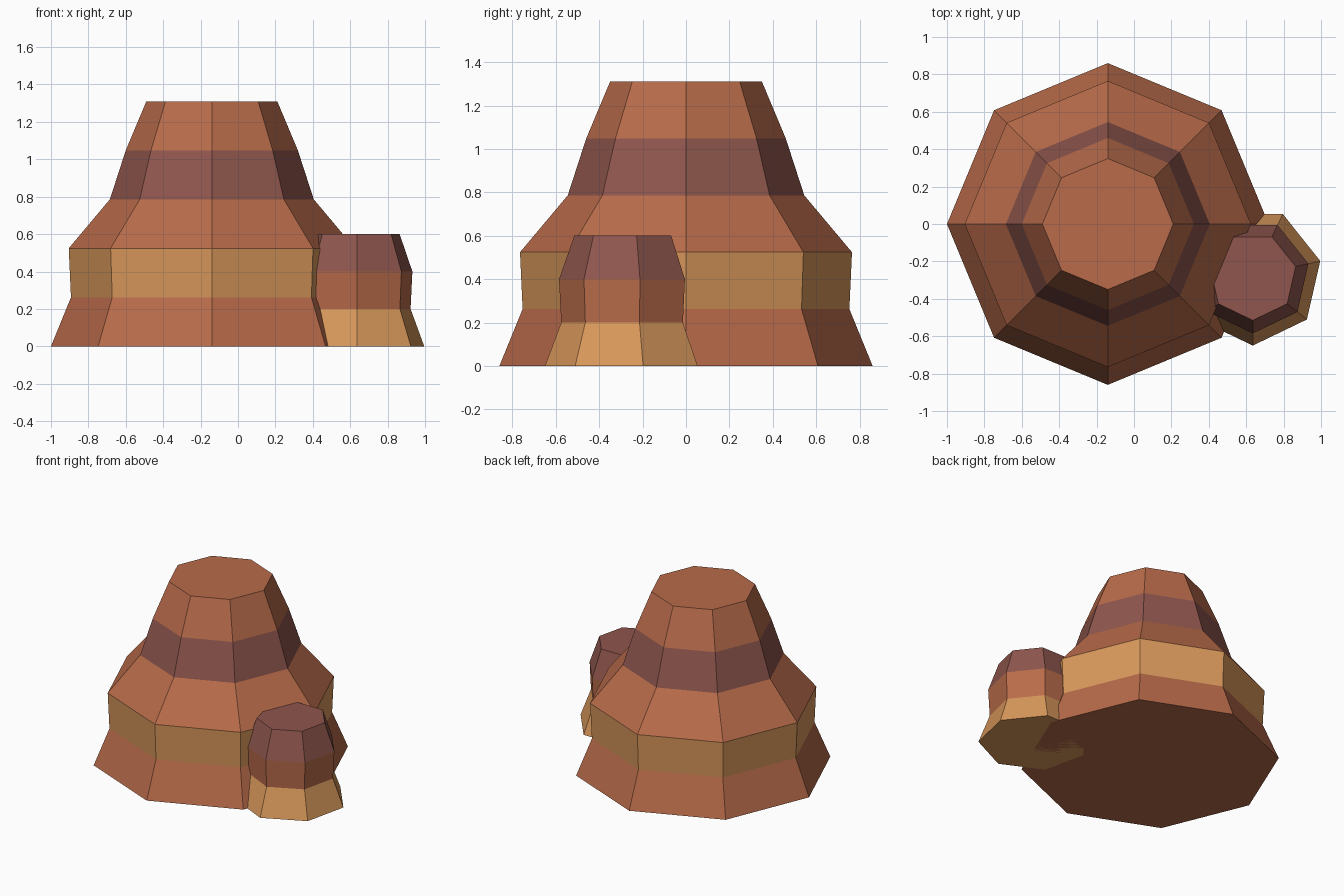
import bpy
import bmesh
from math import cos, sin, radians, tau

cube = bpy.data.objects.get("Cube")
if cube:
    bpy.data.objects.remove(cube, do_unlink=True)


def linear(c):
    return c / 12.92 if c <= 0.04045 else ((c + 0.055) / 1.055) ** 2.4


def make_material(name, r, g, b):
    mat = bpy.data.materials.new(name)
    mat.use_nodes = True
    color = tuple(linear(c / 255) for c in (r, g, b)) + (1.0,)
    mat.diffuse_color = color
    shader = mat.node_tree.nodes["Principled BSDF"]
    shader.inputs["Base Color"].default_value = color
    shader.inputs["Roughness"].default_value = 0.9
    return mat


CLAY, OCHRE, MAUVE = range(3)
materials = [
    make_material("clay orange", 184, 107, 74),
    make_material("sandy ochre", 217, 152, 91),
    make_material("dusky mauve", 143, 86, 77),
]


def layered_rock(name, center, sides, phase, height, radii, bands):
    """Stack equal-height polygon rings, one colour per layer, with flat caps."""
    bm = bmesh.new()
    rings = []
    for level, radius in enumerate(radii):
        z = height * level / (len(radii) - 1)
        angles = [radians(phase) + tau * i / sides for i in range(sides)]
        rings.append([bm.verts.new((radius * cos(a), radius * sin(a), z))
                      for a in angles])
    for lower, upper, band in zip(rings, rings[1:], bands):
        for i in range(sides):
            j = (i + 1) % sides
            face = bm.faces.new((lower[i], lower[j], upper[j], upper[i]))
            face.material_index = band
    bm.faces.new(rings[0][::-1]).material_index = bands[0]
    bm.faces.new(rings[-1]).material_index = bands[-1]

    mesh = bpy.data.meshes.new(name)
    bm.to_mesh(mesh)
    bm.free()
    for mat in materials:
        mesh.materials.append(mat)
    obj = bpy.data.objects.new(name, mesh)
    obj.location = (*center, 0)
    bpy.context.collection.objects.link(obj)
    return obj


# Large banded butte
layered_rock("large_butte", (-0.14, 0), 8, 0, 1.31,
             (0.86, 0.753, 0.765, 0.545, 0.46, 0.35),
             (CLAY, OCHRE, CLAY, MAUVE, CLAY))

# Small boulder against its side
layered_rock("small_butte", (0.635, -0.28), 7, -90, 0.6,
             (0.37, 0.295, 0.305, 0.235),
             (OCHRE, CLAY, MAUVE))
